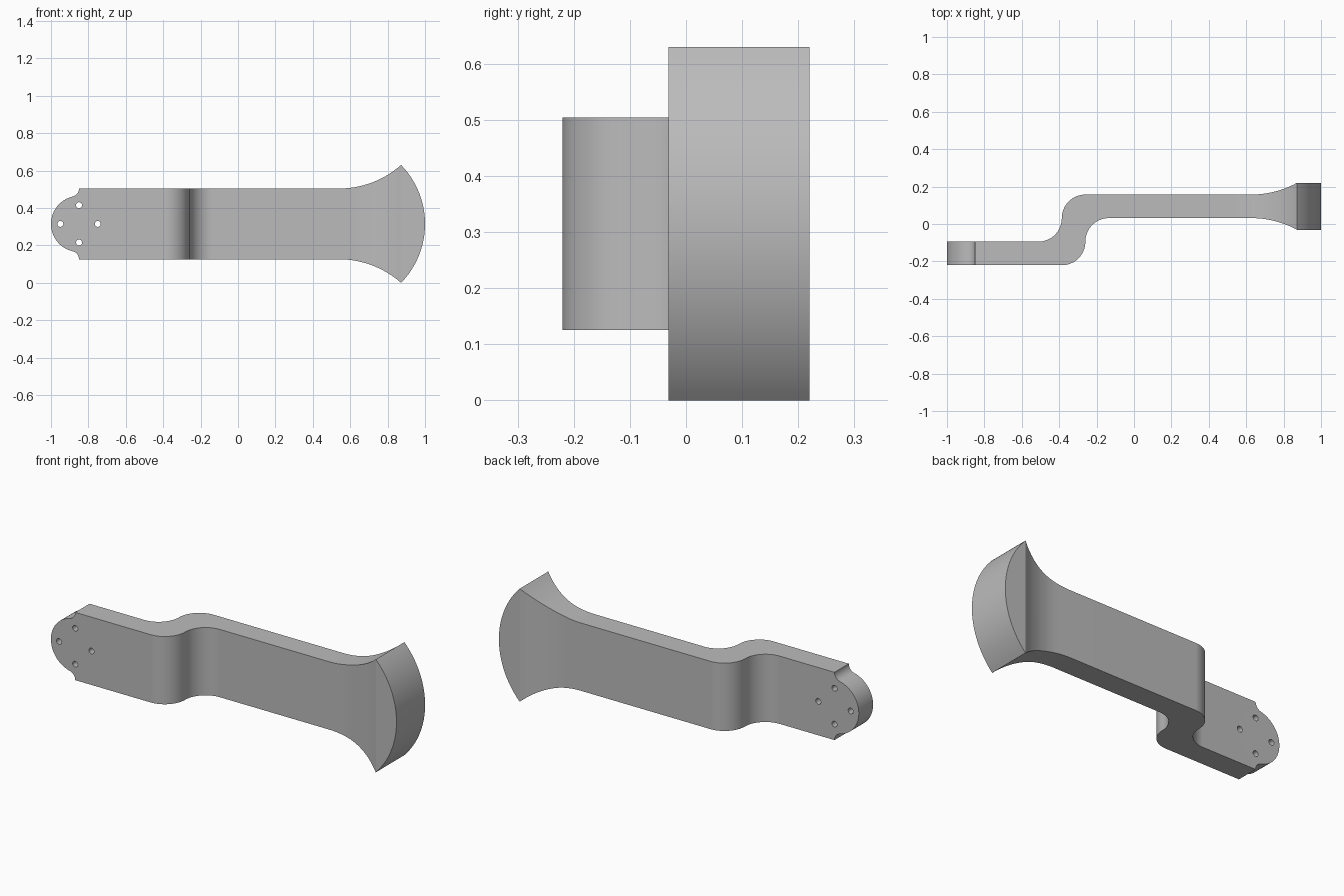
import bpy
import bmesh
from math import cos, sin, radians, asin, atan2, degrees, pi
from mathutils import Vector

if "Cube" in bpy.data.objects:
    bpy.data.objects.remove(bpy.data.objects["Cube"], do_unlink=True)

U = 0.126            # plate thickness, the basic unit of the part
MID = 2.5 * U        # height of the centre line
LOW, HIGH = -1.75 * U, 0.25 * U   # front faces of the two arms
TIP, FLARE = 0.872, 4 * U         # flare end and flare radius

grey = bpy.data.materials.new("grey metal")
grey.use_nodes = True
grey.diffuse_color = (0.5, 0.5, 0.5, 1)
grey.node_tree.nodes["Principled BSDF"].inputs["Base Color"].default_value = (0.5, 0.5, 0.5, 1)


def arc(cx, cy, r, start, end, n=16):
    return [(cx + r * cos(radians(start + (end - start) * i / n)),
             cy + r * sin(radians(start + (end - start) * i / n))) for i in range(n + 1)]


def prism(name, points, place, depth):
    """Extrude a closed outline; place maps (a, b) to a 3D point."""
    bm = bmesh.new()
    clean = [p for i, p in enumerate(points)
             if (Vector(p) - Vector(points[i - 1])).length > 1e-5]
    face = bm.faces.new([bm.verts.new(place(*p)) for p in clean])
    out = bmesh.ops.extrude_face_region(bm, geom=[face])
    bmesh.ops.translate(bm, vec=depth, verts=[v for v in out["geom"] if isinstance(v, bmesh.types.BMVert)])
    bmesh.ops.recalc_face_normals(bm, faces=bm.faces)
    mesh = bpy.data.meshes.new(name)
    bm.to_mesh(mesh)
    bm.free()
    mesh.materials.append(grey)
    obj = bpy.data.objects.new(name, mesh)
    bpy.context.collection.objects.link(obj)
    return obj


# Plan outline: cranked plate with an end that thickens
swing = degrees(asin((FLARE ** 2 - (FLARE - U / 2) ** 2) ** 0.5 / FLARE))
flare_x = TIP - FLARE * sin(radians(swing))
wall_l, wall_r = -0.386, -0.26
plan = [(-1.1, LOW)]
plan += arc(wall_r - U, LOW + U, U, -90, 0)
plan += arc(wall_r + U, LOW + U, U, 180, 90)
plan += arc(flare_x, HIGH - FLARE, FLARE, 90, 90 - swing)
plan += [(1.1, HIGH - U / 2), (1.1, HIGH + 1.5 * U)]
plan += arc(flare_x, HIGH + U + FLARE, FLARE, -90 + swing, -90)
plan += arc(wall_l + U, HIGH, U, 90, 180)
plan += arc(wall_l - U, HIGH, U, 0, -90)
plan += [(-1.1, LOW + U)]
bracket = prism("cranked_arm", plan, lambda a, b: (a, b, -0.1), (0, 0, 0.9))

# Front outline, upper half from the round lug to the flared tip, then mirrored
lug_x, lug_r = -0.85, 0.15
notch = ((1.5 * U) ** 2 - lug_r ** 2) / (2 * lug_r)
lean = degrees(atan2(1.5 * U, notch))
half = arc(lug_x, 0, lug_r, 180, 180 - lean, 24)
half += arc(lug_x - notch, 1.5 * U, notch, -lean, 0, 8)
swing = degrees(asin((FLARE ** 2 - (FLARE - U) ** 2) ** 0.5 / FLARE))
half += arc(TIP - FLARE * sin(radians(swing)), 1.5 * U + FLARE, FLARE, -90, -90 + swing)
bulge = 1 - TIP
tip_r = (bulge ** 2 + MID ** 2) / (2 * bulge)
half += arc(1 - tip_r, 0, tip_r, degrees(asin(MID / tip_r)), 0)
outline = half + [(x, -z) for x, z in reversed(half[1:-1])]
to_front = lambda a, b: (a, -0.4, MID + b)
cutters = [("INTERSECT", prism("outline_cutter", outline, to_front, (0, 0.8, 0)))]

# Four bolt holes around the lug centre
for k in range(4):
    a = k * pi / 2
    ring = arc(lug_x + 0.1 * cos(a), 0.1 * sin(a), 0.016, 0, 345, 23)
    cutters.append(("DIFFERENCE", prism("hole_cutter", ring, to_front, (0, 0.8, 0))))

bpy.context.view_layer.objects.active = bracket
bracket.select_set(True)
for operation, cutter in cutters:
    mod = bracket.modifiers.new("cut", "BOOLEAN")
    mod.operation, mod.solver, mod.object = operation, "EXACT", cutter
    bpy.ops.object.modifier_apply(modifier=mod.name)
    bpy.data.objects.remove(cutter, do_unlink=True)

# Smooth curves with crisp edges
bpy.ops.object.shade_smooth_by_angle(angle=radians(25))
weighted = bracket.modifiers.new("weighted normals", "WEIGHTED_NORMAL")
weighted.keep_sharp = True
